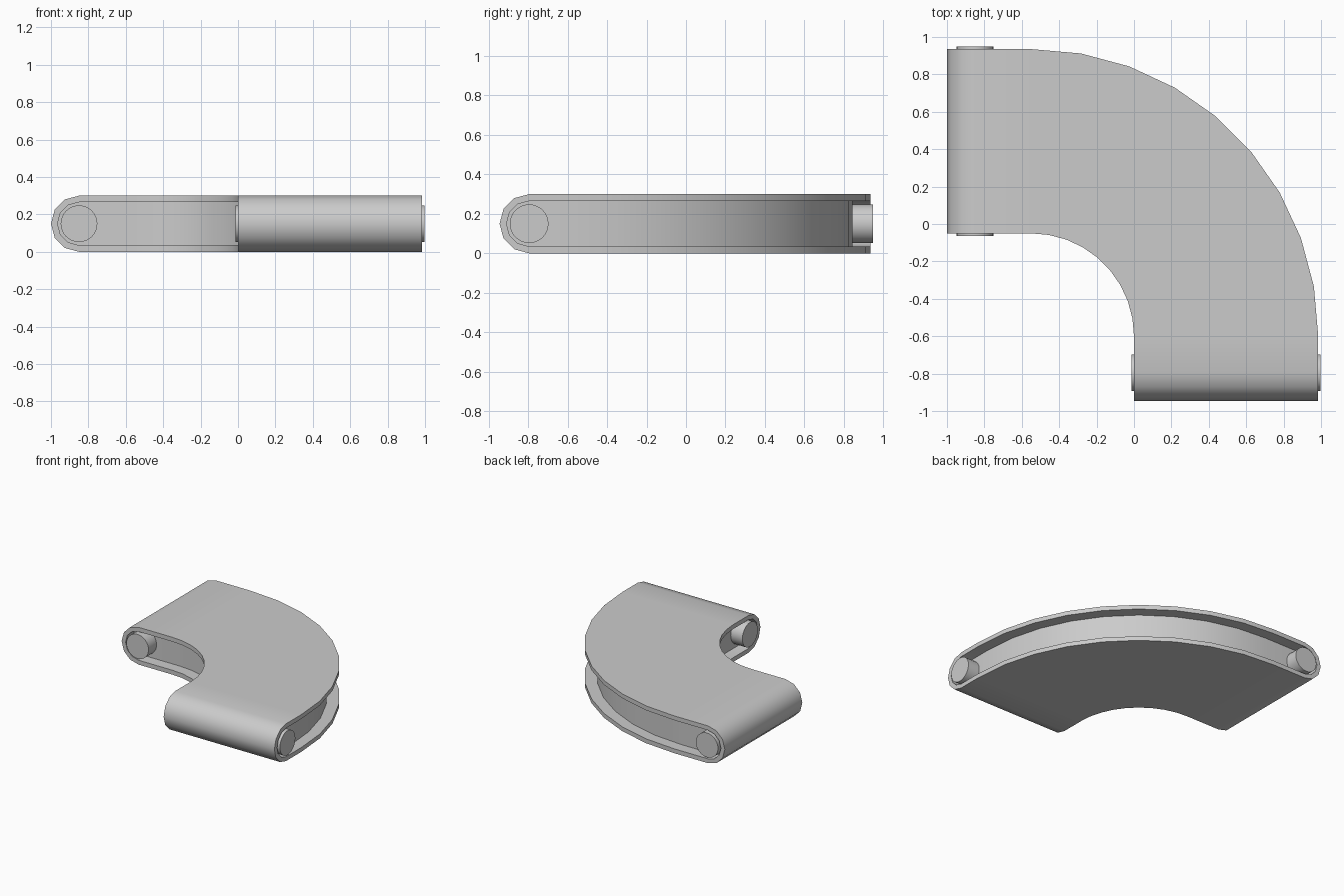
import bpy, bmesh
from math import sin, cos, pi, radians

cube = bpy.data.objects.get("Cube")
if cube:
    bpy.data.objects.remove(cube, do_unlink=True)

CX, CY = -0.55, -0.6            # centre of the bend
INNER, OUTER = 0.55, 1.535      # bend radii of the two belt edges
LEG_A, LEG_B = 0.30, 0.195      # straight lengths up to the roller axes
MID, R, THICK, RECESS = 0.15, 0.15, 0.035, 0.09

grey = bpy.data.materials.new("light_grey")
grey.use_nodes = True
grey.diffuse_color = (0.6, 0.6, 0.6, 1)
grey.node_tree.nodes["Principled BSDF"].inputs["Base Color"].default_value = (0.6, 0.6, 0.6, 1)


def place(u, w, z):
    """Path position u (straight, bend angle, straight) at bend radius w."""
    if u < 0:
        return (CX + u, CY + w, z)
    if u > pi / 2:
        return (CX + w, CY - (u - pi / 2), z)
    return (CX + w * sin(u), CY + w * cos(u), z)


def loop(r):
    """Closed belt outline: top run, front cap, bottom run, left cap."""
    bend = [k * pi / 18 for k in range(10)]
    cap = [k * pi / 6 for k in range(7)]
    pts = [(u, MID + r) for u in bend]
    pts += [(pi / 2 + LEG_B + r * sin(t), MID + r * cos(t)) for t in cap]
    pts += [(u, MID - r) for u in reversed(bend)]
    pts += [(-LEG_A - r * sin(t), MID - r * cos(t)) for t in cap]
    return pts


def finish(bm, name):
    bmesh.ops.recalc_face_normals(bm, faces=bm.faces)
    mesh = bpy.data.meshes.new(name)
    bm.to_mesh(mesh)
    bm.free()
    mesh.materials.append(grey)
    obj = bpy.data.objects.new(name, mesh)
    bpy.context.collection.objects.link(obj)
    bpy.ops.object.select_all(action='DESELECT')
    obj.select_set(True)
    bpy.context.view_layer.objects.active = obj
    bpy.ops.object.shade_smooth_by_angle(angle=radians(40))
    return obj


def ring(bm, r, w):
    return [bm.verts.new(place(u, w, z)) for u, z in loop(r)]


def bridge(bm, a, b):
    n = len(a)
    for i in range(n):
        j = (i + 1) % n
        bm.faces.new((a[i], a[j], b[j], b[i]))


# Belt: a closed band with thickness
bm = bmesh.new()
rings = [ring(bm, r, w) for r, w in
         ((R, INNER), (R, OUTER), (R - THICK, OUTER), (R - THICK, INNER))]
for k in range(4):
    bridge(bm, rings[k], rings[(k + 1) % 4])
finish(bm, "belt")

# Core: recessed body filling the belt, walls made of upright strips
bm = bmesh.new()
sides = [ring(bm, R - THICK, w) for w in (INNER + RECESS, OUTER - RECESS)]
bridge(bm, *sides)
for side in sides:
    n = len(side)
    for i in range(13, -4, -1):
        corners = (side[i], side[i - 1], side[(27 - i) % n], side[(26 - i) % n])
        bm.faces.new(list(dict.fromkeys(corners)))
finish(bm, "core")


# Rollers: one across each end, standing slightly proud of the belt edges
def roller(name, u):
    bm = bmesh.new()
    bmesh.ops.create_cone(bm, cap_ends=True, segments=32, radius1=0.098,
                          radius2=0.098, depth=OUTER - INNER + 0.026)
    obj = finish(bm, name)
    obj.location = place(u, (INNER + OUTER) / 2, MID)
    obj.rotation_euler = (pi / 2, 0, 0) if u < 0 else (0, pi / 2, 0)


roller("left_roller", -LEG_A)
roller("front_roller", pi / 2 + LEG_B)
